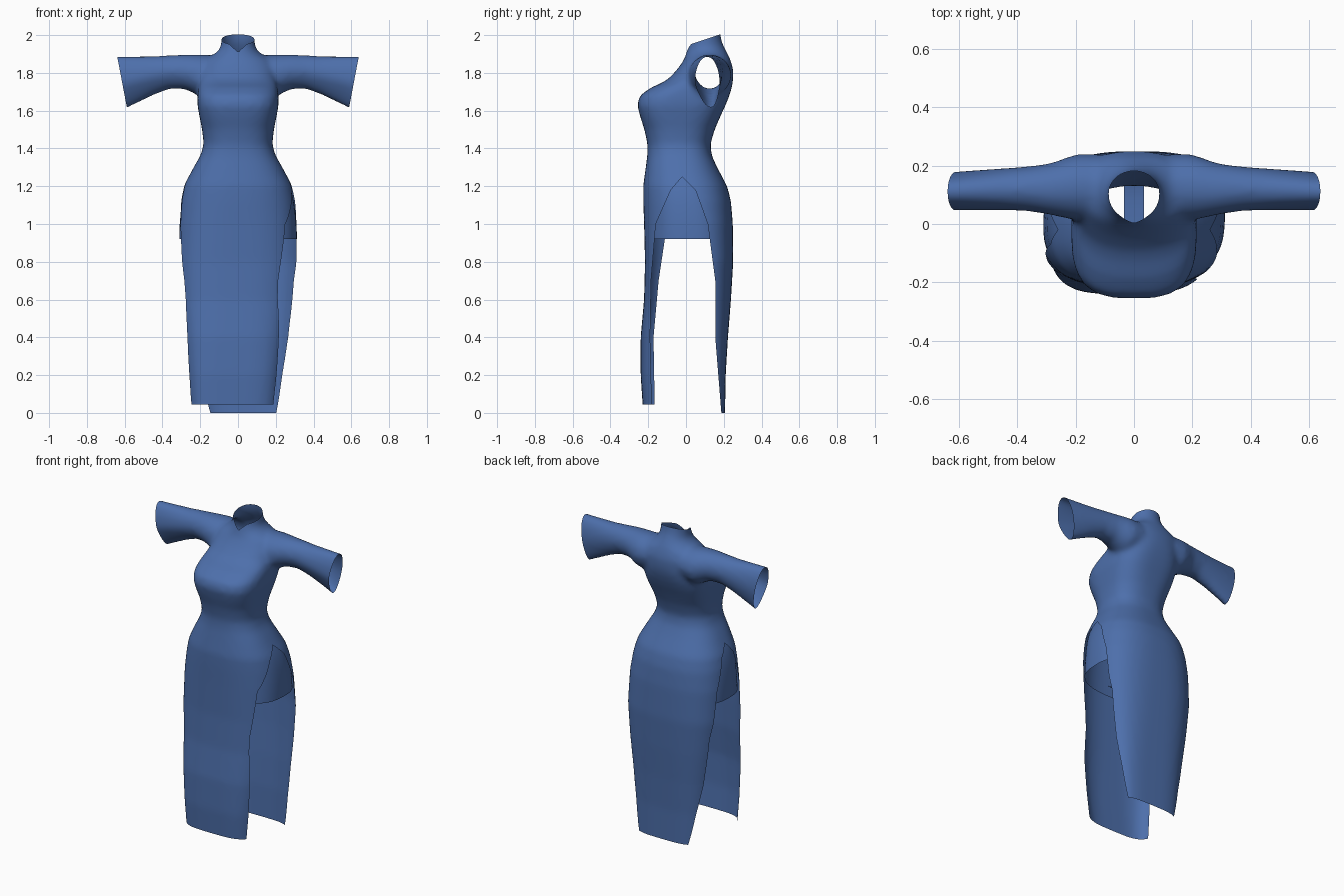
import bpy, bmesh, math
from mathutils import Vector

if "Cube" in bpy.data.objects:
    bpy.data.objects.remove(bpy.data.objects["Cube"])

blue = bpy.data.materials.new("dress_blue")
blue.diffuse_color = (0.075, 0.16, 0.41, 1)
blue.use_nodes = True
blue.node_tree.nodes["Principled BSDF"].inputs["Base Color"].default_value = blue.diffuse_color


def spow(v, p):
    return math.copysign(abs(v) ** p, v)


def lerp_key(keys, t):
    """Value list at t from rows sorted by their first entry."""
    for a, b in zip(keys, keys[1:]):
        if t <= b[0]:
            k = (t - a[0]) / (b[0] - a[0])
            return [p + (q - p) * k for p, q in zip(a, b)]
    return list(keys[-1])


# z, half width, front y, back y, squareness
BODY = [(-0.1, .23, -.22, .205, 4), (0.2, .255, -.24, .21, 3.8), (.4, .28, -.24, .222, 3.4),
        (.6, .307, -.222, .238, 3), (.8, .325, -.217, .25, 2.8), (1.0, .322, -.222, .248, 2.6),
        (1.12, .308, -.226, .238, 2.5), (1.2, .288, -.227, .218, 2.5), (1.3, .235, -.213, .165, 2.5),
        (1.36, .2, -.205, .137, 2.5), (1.42, .181, -.203, .128, 2.5), (1.5, .19, -.22, .152, 2.6),
        (1.57, .204, -.243, .182, 2.9), (1.63, .215, -.258, .21, 3), (1.68, .215, -.245, .23, 3),
        (1.72, .21, -.19, .242, 2.8), (1.76, .205, -.1, .25, 2.5), (1.82, .2, -.045, .25, 2.4),
        (1.87, .18, -.01, .235, 2.2), (1.9, .12, .0, .222, 2), (1.93, .092, .008, .205, 2),
        (1.97, .088, .018, .188, 2), (2.06, .086, .035, .175, 2)]
# x, front y, back y, bottom z, top z
SLEEVE = [(0, .03, .235, 1.72, 1.885), (.2, .012, .24, 1.675, 1.897), (.28, .03, .21, 1.715, 1.897),
          (.36, .043, .198, 1.715, 1.893), (.44, .046, .192, 1.685, 1.889), (.52, .046, .186, 1.645, 1.889),
          (.6, .046, .18, 1.605, 1.889), (.72, .046, .17, 1.55, 1.89)]


def body_point(z, a, inset=0.0):
    _, w, f, b, n = lerp_key(BODY, z)
    w, f, b = w - inset, f + inset, b - inset
    x, y = w * spow(math.cos(a), 2 / n), (f + b) / 2 + (b - f) / 2 * spow(math.sin(a), 2 / n)
    # the skirt panels drift sideways toward the hem
    return Vector((x + y * .15 * max(0, 1 - z / 1.2), y, z))


def sleeve_point(x, a):
    _, f, b, lo, hi = lerp_key(SLEEVE, abs(x))
    c, s = math.cos(a), math.sin(a)
    flare = min(1, max(0, (abs(x) - .25) / .3))
    low = max(0, -s) * flare
    y = (f + b) / 2 + (b - f) / 2 * c * (1 - .35 * low) + .018 * low
    return Vector((x, y, (lo + hi) / 2 + (hi - lo) / 2 * s))


def loft(name, stations, point, sides=64, caps=True):
    bm = bmesh.new()
    rings = [[bm.verts.new(point(t, 2 * math.pi * i / sides)) for i in range(sides)] for t in stations]
    for r, q in zip(rings, rings[1:]):
        for i in range(sides):
            j = (i + 1) % sides
            bm.faces.new((r[i], r[j], q[j], q[i]))
    if caps:
        bm.faces.new(rings[0])
        bm.faces.new(rings[-1])
    bmesh.ops.recalc_face_normals(bm, faces=bm.faces)
    return add_object(name, bm)


def add_object(name, bm):
    me = bpy.data.meshes.new(name)
    bm.to_mesh(me)
    bm.free()
    me.materials.append(blue)
    ob = bpy.data.objects.new(name, me)
    bpy.context.collection.objects.link(ob)
    return ob


# Solid body and a single bar for both sleeves, fused and smoothed
body = loft("dress", [-.1 + 2.16 * i / 90 for i in range(91)], body_point)
sleeves = loft("sleeve_solid", [-.72 + 1.44 * i / 60 for i in range(61)], sleeve_point)
fuse = body.modifiers.new("fuse", 'BOOLEAN')
fuse.operation, fuse.solver, fuse.object = 'UNION', 'EXACT', sleeves
rm = body.modifiers.new("remesh", 'REMESH')
rm.mode, rm.voxel_size = 'VOXEL', .014
sm = body.modifiers.new("smooth", 'SMOOTH')
sm.factor, sm.iterations = .5, 10
bpy.context.view_layer.update()
evaluated = body.evaluated_get(bpy.context.evaluated_depsgraph_get())
bm = bmesh.new()
bm.from_mesh(evaluated.to_mesh())
body.modifiers.clear()
bpy.data.objects.remove(sleeves)


def cut(co, no, where=lambda c: True, remove=True):
    """Slice the faces chosen by where; drop what lies on the normal side."""
    faces = [f for f in bm.faces if where(f.calc_center_median())]
    geom = set(faces)
    for f in faces:
        geom.update(f.edges)
        geom.update(f.verts)
    co, no = Vector(co), Vector(no)
    bmesh.ops.bisect_plane(bm, geom=list(geom), dist=1e-5, plane_co=co, plane_no=no)
    if remove:
        drop = [f for f in bm.faces
                if where(f.calc_center_median()) and (f.calc_center_median() - co).dot(no) > 0]
        bmesh.ops.delete(bm, geom=drop, context='FACES')


# Open the cuffs, collar and hems
for s in (-1, 1):
    cut((s * .64, 0, 1.89), (s * .29, 0, -.055))
cut((0, .17, 2.0), (0, -.05, .15), lambda c: c.z > 1.92)
for s in (-1, 1):
    cut((0, 0, 1.91), (-s * .9, 0, 1), lambda c: c.z > 1.88 and c.y < .09 and s * c.x > 0)
cut((0, 0, 0), (0, 0, -1))
cut((0, 0, .045), (0, 0, -1), lambda c: c.y < 0 and c.z < .1)

# Side slits: z, right front y, left front y, back y
SLIT = [(1.25, -.02, -.02, -.02), (1.18, -.08, -.07, .05), (1.0, -.16, -.10, .115),
        (.7, -.185, -.145, .155), (.4, -.19, -.172, .155), (-.01, -.18, -.165, .188)]
for row in SLIT:
    cut((0, 0, row[0]), (0, 0, 1), lambda c: c.z < 1.4, remove=False)
for hi, lo in zip(SLIT, SLIT[1:]):
    for s, col in ((1, 1), (-1, 2)):
        def band(c):
            return lo[0] < c.z < hi[0] and s * c.x > 0
        planes = []
        for k, sign in ((col, 1), (3, -1)):
            co = Vector((0, hi[k], hi[0]))
            no = Vector((0, hi[0] - lo[0], lo[k] - hi[k])) * sign
            cut(co, no, band, remove=False)
            planes.append((co, no))
        drop = [f for f in bm.faces if band(f.calc_center_median()) and
                all((f.calc_center_median() - co).dot(no) > 0 for co, no in planes)]
        bmesh.ops.delete(bm, geom=drop, context='FACES')
bm.to_mesh(body.data)
bm.free()
body.data.materials.clear()
body.data.materials.append(blue)

# Short lining under the skirt, with a narrow strip between the leg openings
lining = loft("lining", [.92 + .06 * i for i in range(7)],
              lambda z, a: body_point(z, a, .012), caps=False)
bm = bmesh.new()
rows = []
for i in range(13):
    t = i / 12
    y, z = -.2 + .425 * t, .925 + .06 * (2 * t - 1) ** 4
    rows.append([bm.verts.new((x, y, z)) for x in (-.035, .035)])
for a, b in zip(rows, rows[1:]):
    bm.faces.new((a[0], a[1], b[1], b[0]))
strip = add_object("lining_strip", bm)

for ob in (body, lining, strip):
    bpy.ops.object.select_all(action='DESELECT')
    ob.select_set(True)
    bpy.context.view_layer.objects.active = ob
    bpy.ops.object.shade_smooth_by_angle(angle=math.radians(50))
